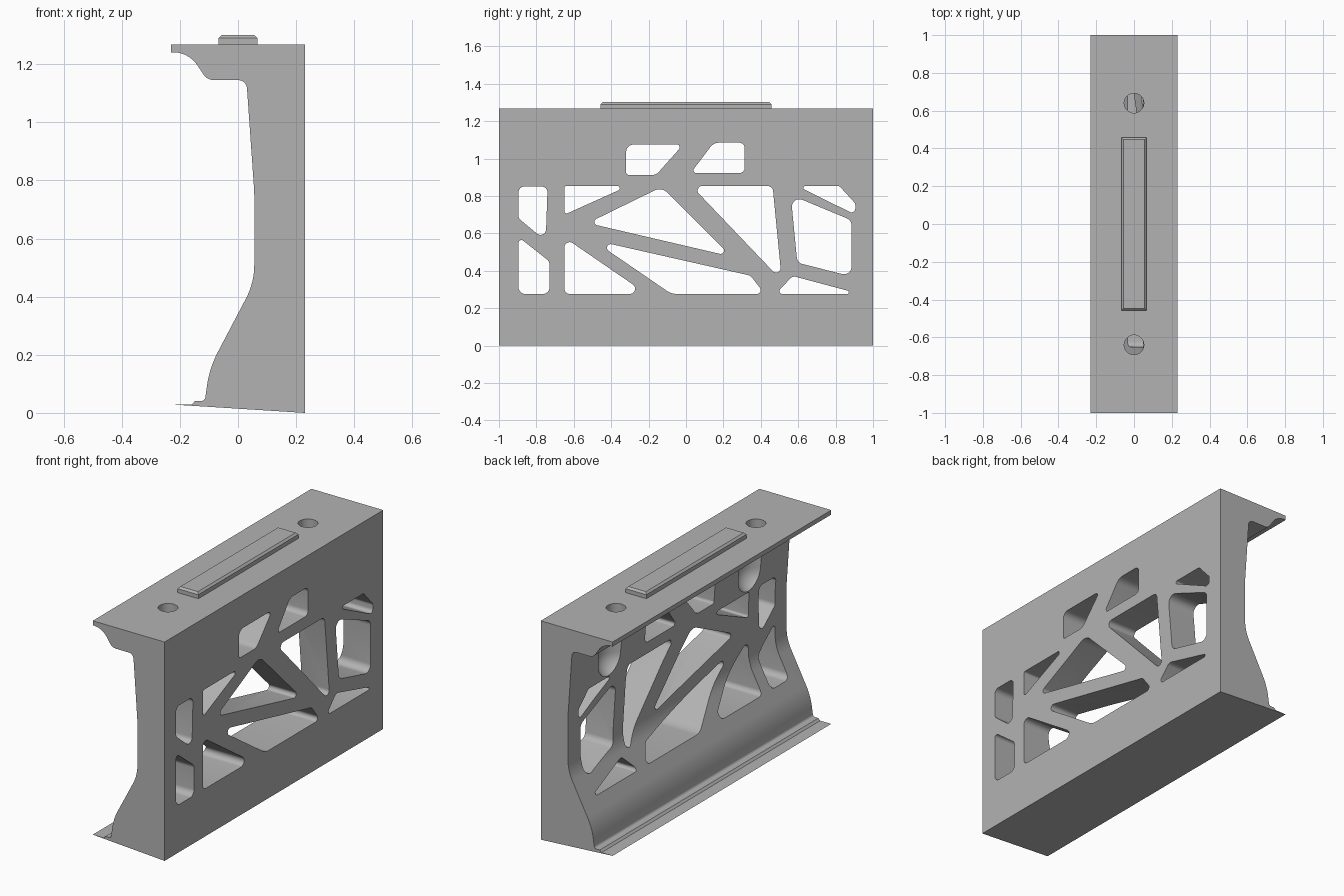
import bpy
import bmesh
import math
from mathutils import Vector

start_cube = bpy.data.objects.get("Cube")
if start_cube:
    bpy.data.objects.remove(start_cube, do_unlink=True)

grey = bpy.data.materials.new("plain grey")
grey.use_nodes = True
grey.diffuse_color = (0.45, 0.45, 0.45, 1)
grey.node_tree.nodes["Principled BSDF"].inputs["Base Color"].default_value = (0.45, 0.45, 0.45, 1)


def rounded(corners, default=0.0, steps=8):
    """Outline with an arc at each corner; a corner is (u, v) or (u, v, radius)."""
    outline = []
    count = len(corners)
    for i, corner in enumerate(corners):
        here = Vector(corner[:2])
        before = Vector(corners[i - 1][:2]) - here
        after = Vector(corners[(i + 1) % count][:2]) - here
        radius = corner[2] if len(corner) > 2 else default
        if radius == 0:
            outline.append(here)
            continue
        half = before.angle(after) / 2
        tangent = min(radius / math.tan(half), before.length * 0.95, after.length * 0.95)
        radius = tangent * math.tan(half)
        before.normalize()
        after.normalize()
        centre = here + (before + after).normalized() * (radius / math.sin(half))
        first = here + before * tangent - centre
        last = here + after * tangent - centre
        sweep = first.angle_signed(last)
        for s in range(steps + 1):
            turn = -sweep * s / steps
            c, n = math.cos(turn), math.sin(turn)
            outline.append(centre + Vector((c * first.x - n * first.y, n * first.x + c * first.y)))
    return outline


def add_prism(bm, outline, place, low, high):
    """Extrude an outline between two depths; place maps (u, v, depth) to a point."""
    ends = [[bm.verts.new(place(p.x, p.y, d)) for p in outline] for d in (low, high)]
    bm.faces.new(ends[0])
    bm.faces.new(ends[1])
    for i in range(len(outline)):
        bm.faces.new((ends[0][i - 1], ends[0][i], ends[1][i], ends[1][i - 1]))


def finish(bm, name):
    bmesh.ops.recalc_face_normals(bm, faces=bm.faces)
    mesh = bpy.data.meshes.new(name)
    bm.to_mesh(mesh)
    bm.free()
    obj = bpy.data.objects.new(name, mesh)
    bpy.context.collection.objects.link(obj)
    mesh.materials.append(grey)
    return obj


def activate(obj):
    bpy.ops.object.select_all(action='DESELECT')
    obj.select_set(True)
    bpy.context.view_layer.objects.active = obj


def cut(target, cutter):
    activate(target)
    mod = target.modifiers.new("cut", 'BOOLEAN')
    mod.operation = 'DIFFERENCE'
    mod.solver = 'EXACT'
    mod.object = cutter
    bpy.ops.object.modifier_apply(modifier=mod.name)
    bpy.data.objects.remove(cutter, do_unlink=True)


# Bracket body: C-shaped section with flanges, run along y
section = [
    (.23, 0), (.23, 1.267), (-.23, 1.267), (-.23, 1.241),
    (-.17, 1.241, .1), (-.106, 1.145, .045), (.029, 1.145, .03),
    (.056, .76, .5), (.056, .448, .25), (-.098, .155, .35),
    (-.114, .041, .015), (-.148, .041), (-.159, .029), (-.23, .029),
]
bm = bmesh.new()
add_prism(bm, rounded(section, steps=10), lambda u, v, d: (u, d, v), -1, 1)
body = finish(bm, "bracket_body")

# Truss windows through the web: corner radius, then corners in y and z
windows = {
    "outer_upper_a": (.03, [(-.895, .85), (-.74, .85), (-.75, .56), (-.895, .68)]),
    "outer_lower_a": (.035, [(-.895, .58, .015), (-.73, .45), (-.73, .276), (-.895, .276)]),
    "upper_a": (.012, [(-.65, .853), (-.31, .853), (-.65, .7)]),
    "lower_a": (.028, [(-.65, .578), (-.21, .276), (-.65, .276)]),
    "centre": (.018, [(-.525, .655), (-.13, .848, .06), (.243, .476)]),
    "long_lower": (.02, [(-.5, .565), (.345, .374, .04), (.42, .276), (-.078, .276, .1)]),
    "upper_b": (.024, [(.03, .853), (.463, .853, .03), (.512, .348)]),
    "outer_upper_b": (.02, [(.595, .853, .01), (.82, .853), (.905, .76), (.905, .7)]),
    "outer_lower_b": (.04, [(.56, .805), (.885, .67), (.885, .37), (.595, .443)]),
    "foot_b": (.015, [(.57, .372, .03), (.93, .276, .009), (.48, .276)]),
    "top_a": (.04, [(-.32, 1.075), (-.015, 1.075, .015), (-.16, .912, .05), (-.32, .912, .015)]),
    "top_b": (.03, [(.148, 1.085, .06), (.314, 1.085), (.314, .922), (.025, .922, .015)]),
}
bm = bmesh.new()
for radius, corners in windows.values():
    add_prism(bm, rounded(corners, radius), lambda u, v, d: (d, u, v), -.5, .5)
cut(body, finish(bm, "window_cutter"))

# Screw holes with a round-bottomed relief hollow in the web below
relief, floor_z = .11, .96
lathe = [(0, 1.4), (.052, 1.4), (.052, 1.15), (relief, 1.15)]
lathe += [(relief * math.cos(a), floor_z - relief * math.sin(a))
          for a in (math.pi / 2 * i / 10 for i in range(10))]
lathe.append((0, floor_z - relief))
for side in (-1, 1):
    bm = bmesh.new()
    verts = [bm.verts.new((r, side * .64, z)) for r, z in lathe]
    edges = [bm.edges.new(pair) for pair in zip(verts, verts[1:])]
    bmesh.ops.spin(bm, geom=verts + edges, cent=(0, side * .64, 0), axis=(0, 0, 1),
                   angle=2 * math.pi, steps=40, use_merge=True)
    bmesh.ops.remove_doubles(bm, verts=bm.verts, dist=.0001)
    cut(body, finish(bm, "screw_hole_cutter"))

# Raised strip on top with a chamfered upper rim
strip_x, strip_y, rim = .067, .458, .011
bm = bmesh.new()
strip = [(-strip_x, -strip_y), (strip_x, -strip_y), (strip_x, strip_y), (-strip_x, strip_y)]
add_prism(bm, rounded(strip), lambda u, v, d: (u, v, d), 1.262, 1.301)
top_edges = [e for e in bm.edges if all(v.co.z > 1.3 for v in e.verts)]
bmesh.ops.bevel(bm, geom=top_edges, offset=rim, segments=1, affect='EDGES')
top_strip = finish(bm, "top_strip")

# Smooth the curved surfaces, keep the machined edges crisp
for obj in (body, top_strip):
    activate(obj)
    bpy.ops.object.shade_smooth_by_angle(angle=math.radians(25))
